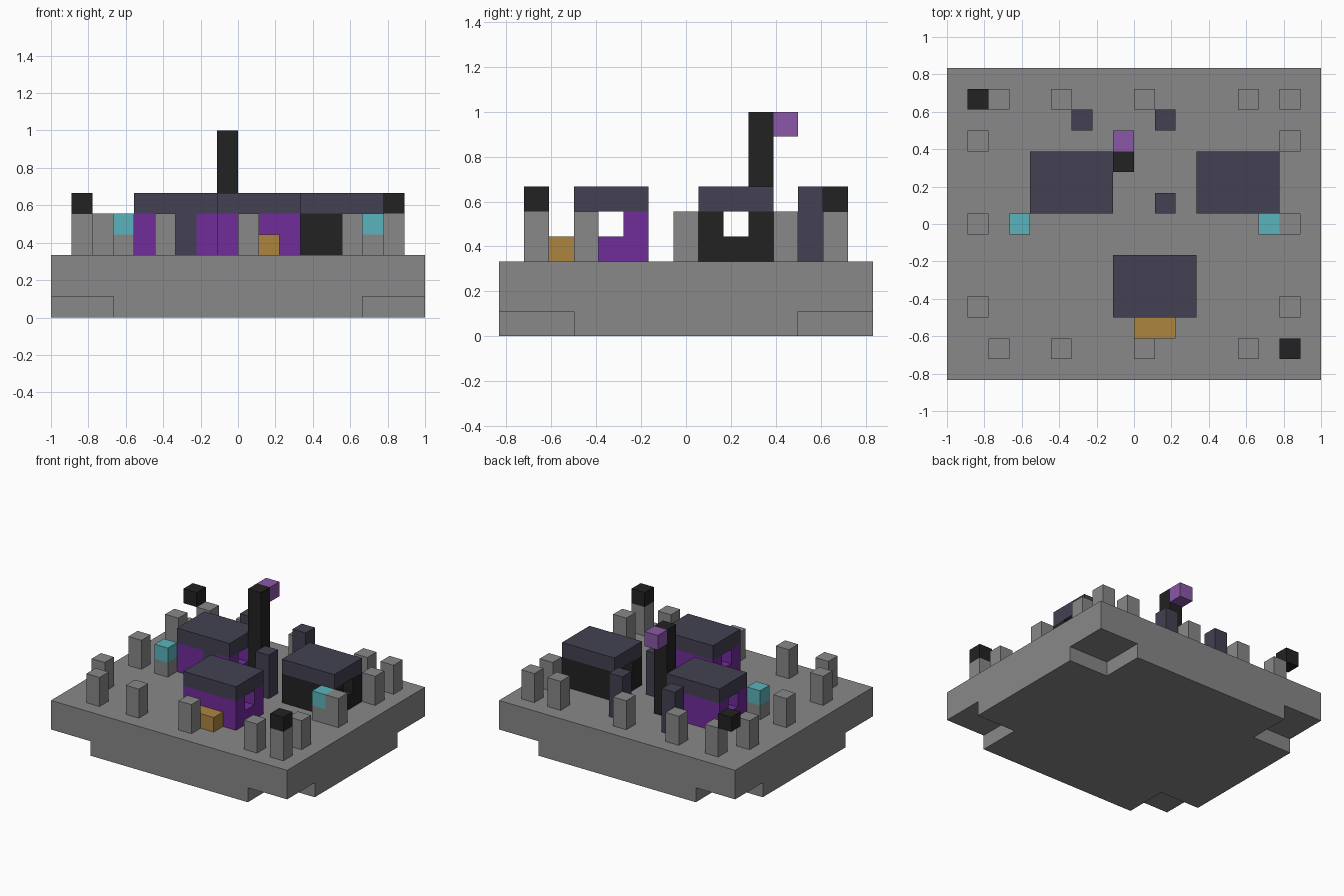
import bpy
import bmesh
from mathutils import Matrix, Vector

U = 1 / 9                      # size of one block
NX, NY = 18, 15                # ground footprint in blocks
GROUND = 3                     # blocks from the floor to the ground surface

if "Cube" in bpy.data.objects:
    bpy.data.objects.remove(bpy.data.objects["Cube"], do_unlink=True)


def make_material(name, hex_code):
    def linear(c):
        return c / 12.92 if c <= 0.04045 else ((c + 0.055) / 1.055) ** 2.4
    rgba = [linear(int(hex_code[i:i + 2], 16) / 255) for i in (0, 2, 4)] + [1]
    mat = bpy.data.materials.new(name)
    mat.use_nodes = True
    mat.diffuse_color = rgba
    shader = next(n for n in mat.node_tree.nodes if n.type == "BSDF_PRINCIPLED")
    shader.inputs["Base Color"].default_value = rgba
    return mat


stone = make_material("grey stone", "888888")
slate = make_material("dark slate", "434152")
black = make_material("black stone", "222222")
purple = make_material("deep purple", "702C9A")
violet = make_material("light violet", "8A57A8")
teal = make_material("teal glow", "5AB4BC")
amber = make_material("amber wood", "AE8540")


def point(x, y, z):
    return Vector(((x - NX / 2) * U, (y - NY / 2) * U, z * U))


def finish(bm, name, mat):
    bmesh.ops.recalc_face_normals(bm, faces=bm.faces)
    mesh = bpy.data.meshes.new(name)
    bm.to_mesh(mesh)
    bm.free()
    mesh.materials.append(mat)
    obj = bpy.data.objects.new(name, mesh)
    bpy.context.scene.collection.objects.link(obj)
    return obj


def boxes(name, mat, *parts):
    """One object from boxes, each given as (corner, size) in blocks."""
    bm = bmesh.new()
    for corner, size in parts:
        centre = point(*(c + s / 2 for c, s in zip(corner, size)))
        scale = Matrix.Diagonal((*(s * U for s in size), 1))
        bmesh.ops.create_cube(bm, size=1, matrix=Matrix.Translation(centre) @ scale)
    return finish(bm, name, mat)


def column(name, mat, x, y, z, height):
    return boxes(name, mat, ((x, y, z), (1, 1, height)))


# Ground slab, with a cross-shaped footing that leaves the lower corners open
boxes("ground_slab", stone, ((0, 0, 1), (NX, NY, GROUND - 1)))
n = 3
outline = [(n, 0), (NX - n, 0), (NX - n, n), (NX, n), (NX, NY - n), (NX - n, NY - n),
           (NX - n, NY), (n, NY), (n, NY - n), (0, NY - n), (0, n), (n, n)]
bm = bmesh.new()
base = bm.faces.new([bm.verts.new(point(x, y, 0)) for x, y in outline])
grown = bmesh.ops.extrude_face_region(bm, geom=[base])["geom"]
bmesh.ops.translate(bm, vec=(0, 0, U),
                    verts=[v for v in grown if isinstance(v, bmesh.types.BMVert)])
finish(bm, "ground_footing", stone)

# Boundary posts along the four sides
posts = [(x, y) for y in (1, 13) for x in (2, 5, 9, 14, 16)]
posts += [(x, y) for x in (1, 16) for y in (3, 7, 11)]
for x, y in posts:
    column("boundary_post", stone, x, y, GROUND, 2)

# Black caps at two opposite corners
for x, y in ((1, 13), (16, 1)):
    column("corner_cap", black, x, y, GROUND + 2, 1)


# Houses: hollow walls, a side window at each end, a flat roof
def house(name, mat, x, y, front_gap=None):
    z = GROUND
    parts = [((x, y + 2, z), (4, 1, 2))]                       # back wall
    if front_gap is None:
        parts.append(((x, y, z), (4, 1, 2)))                   # front wall
    else:
        parts.append(((x, y, z), (front_gap, 1, 2)))
        parts.append(((x + front_gap + 1, y, z), (3 - front_gap, 1, 2)))
    parts += [((sx, y + 1, z), (1, 1, 1)) for sx in (x, x + 3)]  # window sills
    boxes(name + "_walls", mat, *parts)
    boxes(name + "_roof", slate, ((x, y, z + 2), (4, 3, 1)))


house("right_house", purple, 4, 8, front_gap=2)
house("left_house", black, 12, 8)
house("front_house", purple, 8, 3)

# Counter before the front house
boxes("counter", amber, ((9, 2, GROUND), (2, 1, 1)))

# Central tower with its banner and the pillars around it
column("tower", black, 8, 10, GROUND, 6)
column("banner", violet, 8, 11, GROUND + 5, 1)
for x, y in ((10, 8), (6, 12), (10, 12)):
    column("tower_pillar", slate, x, y, GROUND, 3)
column("tower_pillar", slate, 6, 8, GROUND, 2)   # built into the house wall

# Lanterns on short stone bases
for x in (3, 15):
    column("lantern_base", stone, x, 7, GROUND, 1)
    column("lantern", teal, x, 7, GROUND + 1, 1)
